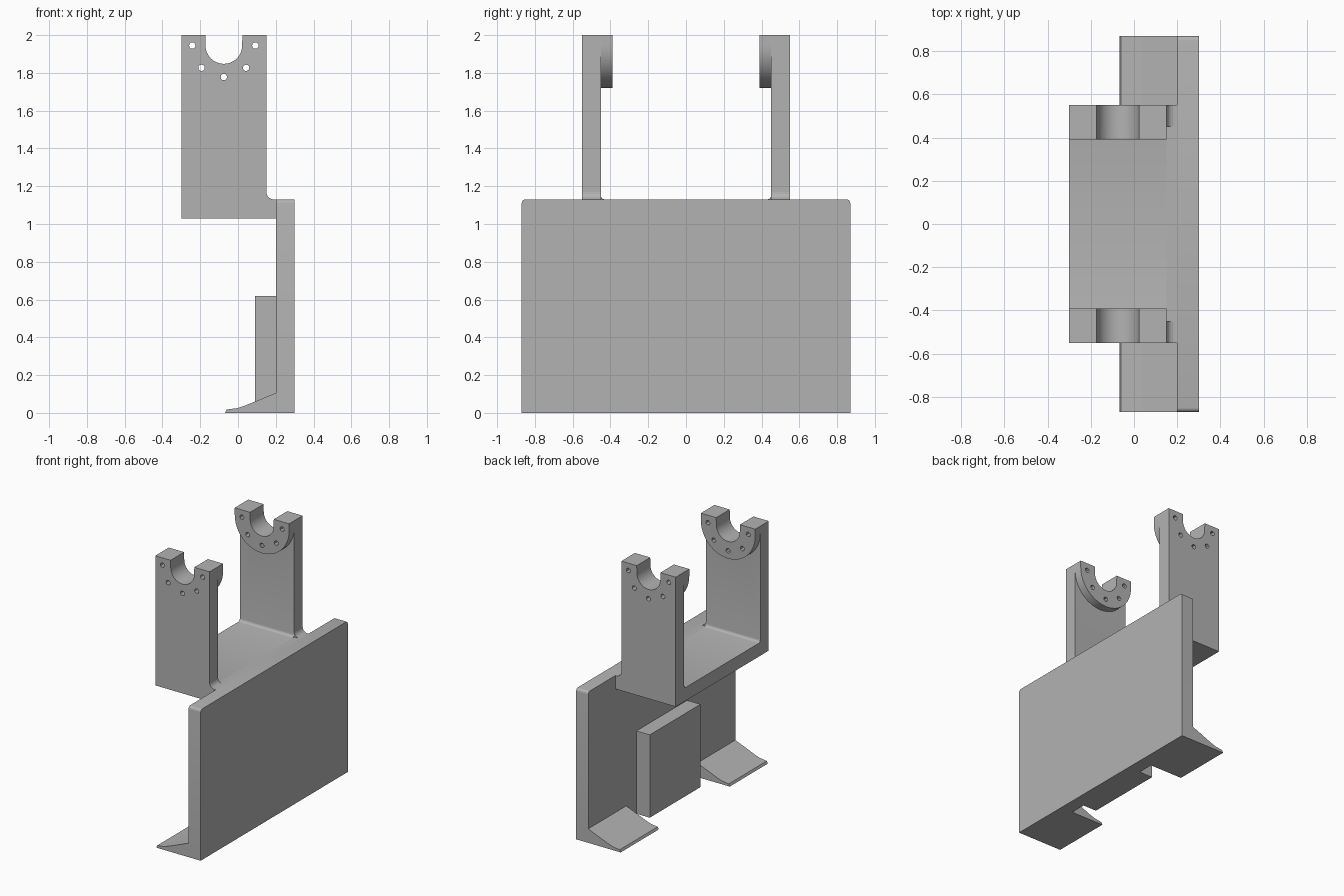
import bpy, bmesh
from math import sin, cos, pi, radians
from mathutils import Vector

if "Cube" in bpy.data.objects:
    bpy.data.objects.remove(bpy.data.objects["Cube"], do_unlink=True)

grey = bpy.data.materials.new("plain grey")
grey.use_nodes = True
colour = (0.45, 0.45, 0.45, 1)
grey.diffuse_color = colour
grey.node_tree.nodes["Principled BSDF"].inputs["Base Color"].default_value = colour


def arc(cx, cz, r, start, end, steps):
    """Points on a circular arc, angles in degrees."""
    angles = [radians(start + (end - start) * i / steps) for i in range(steps + 1)]
    return [(cx + r * cos(a), cz + r * sin(a)) for a in angles]


def prism(name, profiles, axis, lo, hi):
    """Extrude closed outlines along x (outline in y, z) or y (outline in x, z)."""
    bm = bmesh.new()
    for profile in profiles:
        place = (lambda p: (lo, p[0], p[1])) if axis == "x" else (lambda p: (p[0], lo, p[1]))
        face = bm.faces.new([bm.verts.new(place(p)) for p in profile])
        new = bmesh.ops.extrude_face_region(bm, geom=[face])["geom"]
        shift = Vector((hi - lo, 0, 0) if axis == "x" else (0, hi - lo, 0))
        bmesh.ops.translate(bm, vec=shift,
                            verts=[v for v in new if isinstance(v, bmesh.types.BMVert)])
    bmesh.ops.recalc_face_normals(bm, faces=bm.faces)
    mesh = bpy.data.meshes.new(name)
    bm.to_mesh(mesh)
    bm.free()
    mesh.materials.append(grey)
    obj = bpy.data.objects.new(name, mesh)
    bpy.context.collection.objects.link(obj)
    return obj


def activate(obj):
    bpy.ops.object.select_all(action="DESELECT")
    obj.select_set(True)
    bpy.context.view_layer.objects.active = obj


def rect(a0, a1, z0, z1):
    return [(a0, z0), (a1, z0), (a1, z1), (a0, z1)]


# Large plate with rounded upper corners
W, TOP, R = 0.87, 1.13, 0.02
plate = prism("back_plate", [[(-W, 0), (W, 0)]
              + arc(W - R, TOP - R, R, 0, 90, 4)
              + arc(R - W, TOP - R, R, 90, 180, 4)], "x", 0.2, 0.3)

# Spacer block and the two sloping feet
prism("spacer_block", [rect(-0.3, 0.3, 0, 0.62)], "x", 0.09, 0.2)
foot = [(0.2, 0), (-0.068, 0), (-0.06, 0.018), (-0.005, 0.025), (0.04, 0.04), (0.2, 0.105)]
for side, y0, y1 in (("front", -W, -0.42), ("rear", 0.42, W)):
    prism(side + "_foot", [foot], "y", y0, y1)

# U-shaped cradle: shelf and both uprights in one section
OUT, IN, FIL = 0.55, 0.45, 0.02
section = ([(-OUT, 2), (-OUT, 1.03), (OUT, 1.03), (OUT, 2), (IN, 2)]
           + arc(IN - FIL, TOP + FIL, FIL, 0, -90, 4)
           + arc(FIL - IN, TOP + FIL, FIL, -90, -180, 4) + [(-IN, 2)])
cradle = prism("cradle", [section], "x", -0.3, 0.15)
prism("shelf_joint", [rect(-OUT, OUT, 1.03, TOP)], "x", 0.15, 0.2)

# Raised half-round bosses on the inner faces
CX, CZ = -0.075, 1.945
boss_outline = [(-0.3, 2)] + arc(CX, CZ, 0.225, 180, 360, 24) + [(0.15, 2)]
parts = [cradle]
corner = [(0.15, TOP), (0.2, TOP)] + arc(0.19, TOP + 0.04, 0.04, 270, 180, 6)
for side, s in (("front", -1), ("rear", 1)):
    lo, hi = sorted((s * 0.39, s * IN))
    parts.append(prism(side + "_boss", [boss_outline], "y", lo, hi))
    lo, hi = sorted((s * IN, s * OUT))
    prism(side + "_corner_fillet", [corner], "y", lo, hi)

# Cut the shaft notch and five bolt holes through uprights and bosses
notch = [(CX - 0.1, 2.1)] + arc(CX, CZ, 0.097, 180, 360, 24) + [(CX + 0.1, 2.1)]
holes = [arc(CX + 0.167 * cos(a), CZ + 0.167 * sin(a), 0.017, 0, 330, 11)
         for a in (pi + i * pi / 4 for i in range(5))]
cutter = prism("cutter", [notch] + holes, "y", -1, 1)
cutter.hide_render = True
for part in parts:
    activate(part)
    mod = part.modifiers.new("cut", "BOOLEAN")
    mod.operation, mod.solver, mod.object = "DIFFERENCE", "EXACT", cutter
    bpy.ops.object.modifier_apply(modifier=mod.name)
bpy.data.objects.remove(cutter, do_unlink=True)

for part in parts + [plate]:
    activate(part)
    bpy.ops.object.shade_smooth_by_angle(angle=radians(30))
